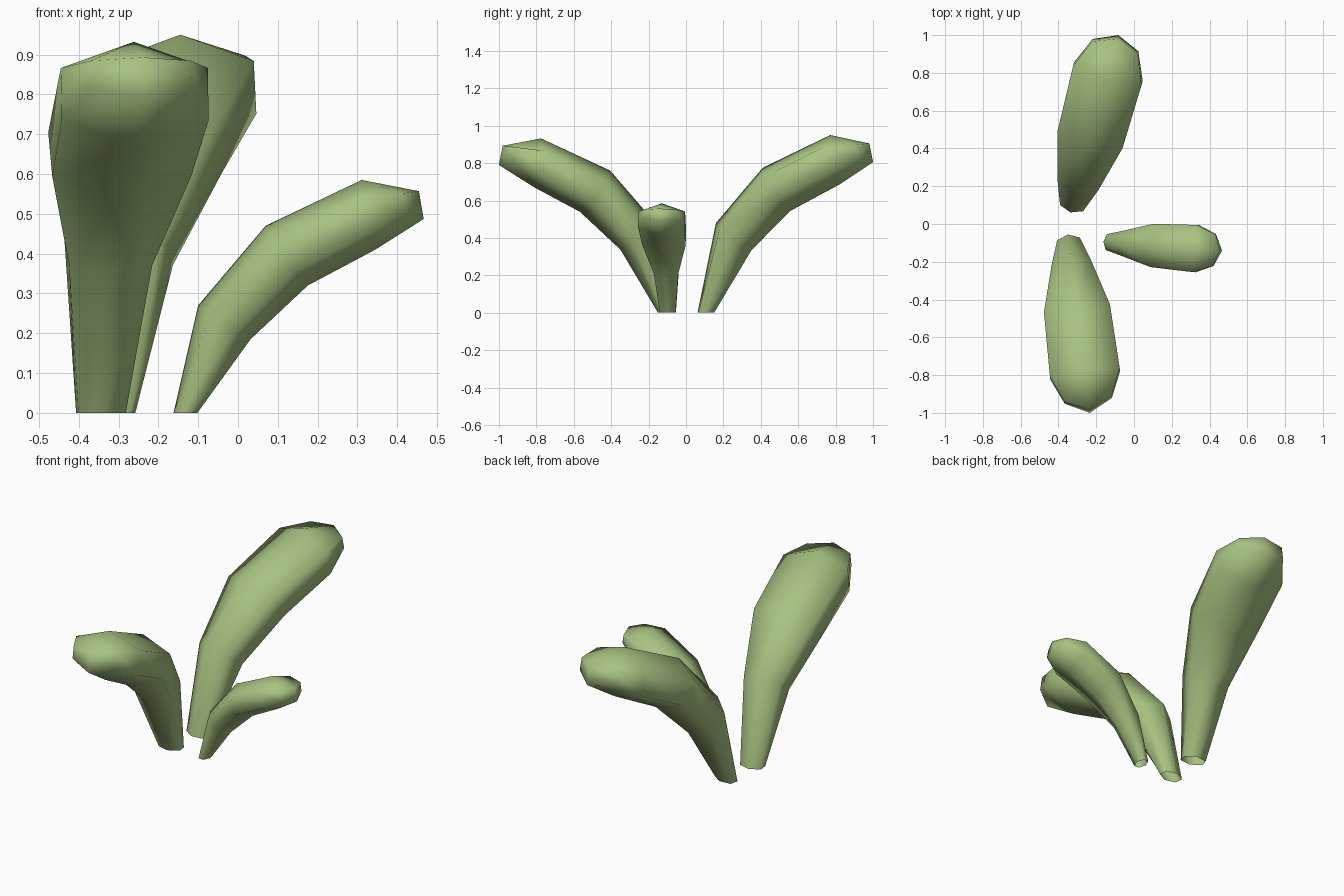
import bpy, math
from mathutils import Vector

if "Cube" in bpy.data.objects:
    bpy.data.objects.remove(bpy.data.objects["Cube"])

green = bpy.data.materials.new("leaf_green")
green.diffuse_color = (0.39, 0.54, 0.22, 1)
green.use_nodes = True
green.node_tree.nodes["Principled BSDF"].inputs["Base Color"].default_value = green.diffuse_color


def leaf(name, base, heading, rings, pull):
    """Loft six-sided rings along a heading.
    Each ring: (top reach, top z, bottom reach, bottom z, half width)."""
    fwd = Vector((*heading, 0)).normalized()
    side = Vector((fwd.y, -fwd.x, 0))
    origin = Vector((*base, 0))
    verts, faces = [], []
    for i, (tu, tz, bu, bz, w) in enumerate(rings):
        tip = i == len(rings) - 1
        # (fraction from top to bottom, sideways sign); the tip has a flatter top edge
        hi = 0.08 if tip else 0.25
        for f, s in ((0, 0), (hi, 1), (0.75, 1), (1, 0), (0.75, -1), (hi, -1)):
            u = tu + (bu - tu) * f - (pull if tip and s else 0)
            p = origin + fwd * u + side * (w * s)
            verts.append((p.x, p.y, tz + (bz - tz) * f))
    for i in range(len(rings) - 1):
        a, b = i * 6, i * 6 + 6
        for j in range(6):
            k = (j + 1) % 6
            faces.append((a + j, b + j, b + k, a + k))
    # rounded tip cap, split down the middle
    t = (len(rings) - 1) * 6
    faces += [(t, t + 3, t + 2, t + 1), (t, t + 5, t + 4, t + 3)]
    mesh = bpy.data.meshes.new(name)
    mesh.from_pydata(verts, [], faces)
    # make all normals point outwards
    import bmesh
    bm = bmesh.new()
    bm.from_mesh(mesh)
    bmesh.ops.recalc_face_normals(bm, faces=bm.faces)
    bm.to_mesh(mesh)
    bm.free()
    for p in mesh.polygons:
        p.use_smooth = True
    mesh.materials.append(green)
    ob = bpy.data.objects.new(name, mesh)
    bpy.context.collection.objects.link(ob)
    return ob


# large leaf bending to the back
leaf("back_leaf", (-0.325, 0.105), (0.27, 1), [
    (-0.045, 0, 0.047, 0, 0.063),
    (0.057, 0.48, 0.254, 0.335, 0.112),
    (0.316, 0.775, 0.47, 0.545, 0.178),
    (0.69, 0.95, 0.74, 0.685, 0.188),
    (0.907, 0.905, 0.927, 0.805, 0.125)], 0.05)

# large leaf bending to the front
leaf("front_leaf", (-0.344, -0.105), (0.123, -1), [
    (-0.05, 0, 0.045, 0, 0.06),
    (0.05, 0.47, 0.247, 0.337, 0.105),
    (0.303, 0.76, 0.466, 0.54, 0.176),
    (0.675, 0.932, 0.711, 0.67, 0.186),
    (0.882, 0.893, 0.902, 0.79, 0.126)], 0.06)

# small leaf bending to the right
leaf("small_leaf", (-0.13, -0.097), (1, -0.073), [
    (-0.032, 0, 0.028, 0, 0.042),
    (0.03, 0.27, 0.162, 0.185, 0.065),
    (0.20, 0.47, 0.306, 0.32, 0.115),
    (0.442, 0.585, 0.476, 0.41, 0.125),
    (0.586, 0.557, 0.598, 0.487, 0.085)], 0.036)
